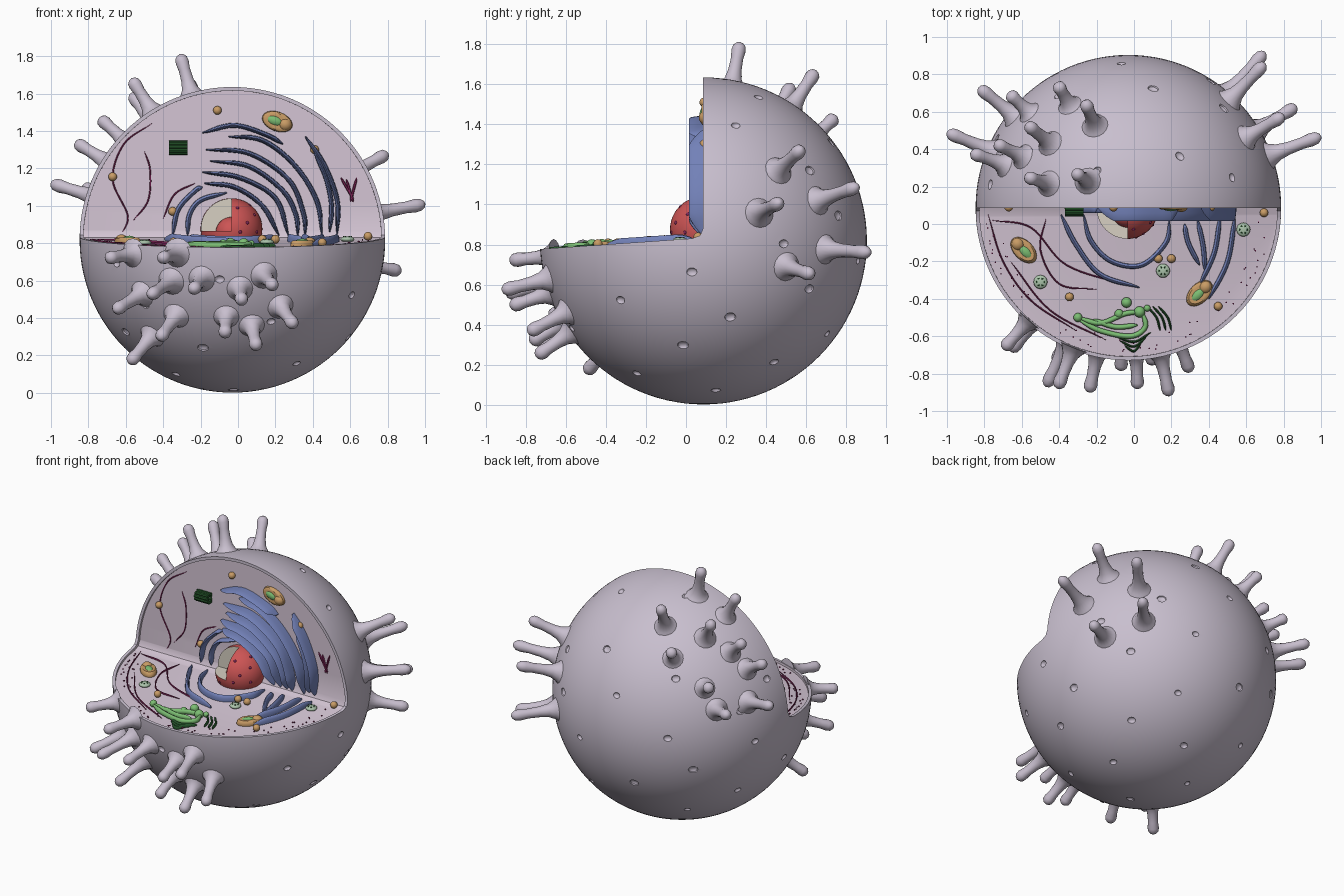
import bpy, bmesh, math, random
from mathutils import Vector, Matrix

random.seed(4)
if "Cube" in bpy.data.objects:
    bpy.data.objects.remove(bpy.data.objects["Cube"])

CENTRE = Vector((-.03, .087, .818))
RADIUS, WALL_Y = .817, .1
UP, OUT = Vector((0, 0, 1)), Vector((0, -1, 0))


def material(name, *rgb):
    m = bpy.data.materials.new(name)
    m.use_nodes = True
    m.diffuse_color = (*rgb, 1)
    m.node_tree.nodes["Principled BSDF"].inputs["Base Color"].default_value = (*rgb, 1)
    return m


membrane = material("lavender", .58, .52, .62)
cytoplasm = material("pale pink", .66, .56, .66)
red = material("red", .61, .09, .09)
cream = material("cream", .68, .63, .54)
blue = material("blue", .17, .22, .48)
green = material("green", .2, .51, .17)
dark_green = material("dark green", .02, .1, .026)
pale_green = material("pale green", .4, .54, .4)
tan = material("tan", .58, .33, .13)
magenta = material("magenta", .22, .018, .1)


def finish(name, bm, *mats, angle=40):
    bmesh.ops.recalc_face_normals(bm, faces=bm.faces)
    mesh = bpy.data.meshes.new(name)
    bm.to_mesh(mesh)
    bm.free()
    for m in mats:
        mesh.materials.append(m)
    ob = bpy.data.objects.new(name, mesh)
    bpy.context.collection.objects.link(ob)
    smooth(ob, angle)
    return ob


def smooth(ob, angle=40):
    bpy.ops.object.select_all(action="DESELECT")
    ob.select_set(True)
    bpy.context.view_layer.objects.active = ob
    bpy.ops.object.shade_smooth_by_angle(angle=math.radians(angle))


def boolean(ob, cutter, operation="DIFFERENCE"):
    bpy.context.view_layer.objects.active = ob
    mod = ob.modifiers.new("cut", "BOOLEAN")
    mod.operation, mod.object, mod.solver = operation, cutter, "EXACT"
    bpy.ops.object.modifier_apply(modifier=mod.name)
    bpy.data.objects.remove(cutter)


def ball(bm, loc, size, rot=None, seg=20):
    size = (size,) * 3 if isinstance(size, float) else size
    rot = rot or Matrix()
    mat = Matrix.Translation(loc) @ rot @ Matrix.Diagonal((*size, 1))
    return bmesh.ops.create_uvsphere(bm, u_segments=seg, v_segments=seg // 2, radius=1, matrix=mat)["verts"]


def balls(name, places, mat, seg=20):
    bm = bmesh.new()
    for loc, size in places:
        ball(bm, loc, size, seg=seg)
    return finish(name, bm, mat)


def on_wall(x, z, d=0):
    return Vector((x, WALL_Y - d, z))


def on_floor(x, y, d=0):
    return Vector((x, y, .82 + .067 * (y - .03) + d))


def smooth_path(pts, steps=8):
    ends = [2 * pts[0] - pts[1], *pts, 2 * pts[-1] - pts[-2]]
    out = []
    for a, b, c, d in zip(ends, ends[1:], ends[2:], ends[3:]):
        for i in range(steps):
            t = i / steps
            out.append(b + (c - a) * t / 2 + (2 * a - 5 * b + 4 * c - d) * t * t / 2
                       + (3 * b - a - 3 * c + d) * t ** 3 / 2)
    return out + [pts[-1]]


def skin(bm, rings):
    rows = [[bm.verts.new(p) for p in ring] for ring in rings]
    n = len(rows[0])
    for a, b in zip(rows, rows[1:]):
        for i in range(n):
            bm.faces.new((a[i], a[(i + 1) % n], b[(i + 1) % n], b[i]))
    bm.faces.new(rows[0])
    bm.faces.new(rows[-1])


def sweep(name, paths, normal, width, height, mat, sides=8):
    bm = bmesh.new()
    for pts in paths:
        path = smooth_path(pts)
        rings = []
        for i, p in enumerate(path):
            u = i / (len(path) - 1)
            k = max(.25, min(1, 6 * u, 6 - 6 * u) ** .5)
            along = path[min(i + 1, len(path) - 1)] - path[max(i - 1, 0)]
            side = along.cross(normal).normalized()
            rings.append([p + k * (side * width * math.cos(a) + normal * height * math.sin(a))
                          for a in (math.tau * j / sides for j in range(sides))])
        skin(bm, rings)
    return finish(name, bm, mat, angle=60)


def wedge(name, shift):
    # open quarter: prism with a sloping floor and an upright back wall
    profile = [(-1.2, .745), (.03, .83), (.07, .845), (.085, .88), (.085, 2), (-1.2, 2)]
    bm = bmesh.new()
    skin(bm, [[(x, y + shift, z - shift) for y, z in profile] for x in (-1.2, 1.2)])
    return finish(name, bm)


# Cell body: sphere with pits, a quarter cut away and a recessed face inside a thin lip
bm = bmesh.new()
ball(bm, CENTRE, RADIUS, seg=112)
body = finish("cell_body", bm, membrane, cytoplasm)
bm = bmesh.new()
COUNT = 58
for i in range(COUNT):
    h = 1 - 2 * (i + .5) / COUNT
    a = i * math.pi * (3 - math.sqrt(5)) + random.uniform(-.15, .15)
    d = Vector((math.cos(a) * math.sqrt(1 - h * h), math.sin(a) * math.sqrt(1 - h * h), h))
    if d.y > .08 or d.z < -.12:
        rot = d.to_track_quat("Z", "Y").to_matrix().to_4x4()
        r = random.uniform(.022, .032)
        ball(bm, CENTRE + d * RADIUS, (r, r * .8, .014), rot, 12)
boolean(body, finish("pit_cutter", bm))
boolean(body, wedge("quarter_cutter", 0))
bm = bmesh.new()
ball(bm, CENTRE, .797, seg=96)
recess = finish("recess_cutter", bm)
boolean(recess, wedge("recess_wedge", .015), "INTERSECT")
boolean(body, recess)
for f in body.data.polygons:
    far = max((body.data.vertices[v].co - CENTRE).length for v in f.vertices)
    f.material_index = int(far < .799)
smooth(body, 35)

# Finger-like projections with flared roots and rounded tips
tips = [(-.83, .73, 1.1), (-.67, .7, 1.24), (-.41, .75, 1.44), (-1, .49, 1.12), (-.57, .53, 1.6),
        (-.87, .38, 1.34), (-.26, .65, 1.67), (-.57, .25, 1.68), (-.31, .27, 1.81), (-.74, .43, 1.47),
        (1, .47, 1.01), (.8, .58, 1.28), (.87, .63, .65), (.7, .86, 1.09), (.7, .92, .76),
        (-.66, -.68, .44), (-.58, -.5, .16), (-.47, -.87, .52), (-.42, -.74, .29), (-.24, -.9, .55),
        (-.07, -.78, .31), (.02, -.88, .49), (.1, -.75, .24), (.3, -.79, .36), (.19, -.92, .57),
        (-.7, -.67, .72), (-.41, -.88, .72)]
finger = [(0, .085), (.1, .06), (.22, .043), (.4, .034), (.65, .031), (.82, .036), (.92, .032), (.98, .018), (1, .004)]
bm = bmesh.new()
for tip in map(Vector, tips):
    d = (tip - CENTRE).normalized()
    root = CENTRE + d * .8
    rot = d.to_track_quat("Z", "Y").to_matrix()
    skin(bm, [[root.lerp(tip, t) + rot @ Vector((r * math.cos(a), r * math.sin(a), 0))
               for a in (math.tau * j / 16 for j in range(16))] for t, r in finger])
finish("membrane_fingers", bm, membrane, angle=70)

# Nucleus with an open corner, pores and an inner core
core = Vector((-.035, .085, .875))
bm = bmesh.new()
ball(bm, core, .165, seg=48)
nucleus = finish("nucleus", bm, red, cream)
bm = bmesh.new()
bmesh.ops.create_cube(bm, size=.4, matrix=Matrix.Translation(core + Vector((-.2, -.22, .19))))
boolean(nucleus, finish("corner_cutter", bm))
for f in nucleus.data.polygons:
    f.material_index = int((f.center - core).length < .155)
smooth(nucleus)
balls("nucleolus", [(core + Vector((0, -.02, -.02)), .085)], red, 28)
pores = [(.5, -.8, .2), (.2, -.7, .7), (.8, -.5, .5), (.3, -1, -.1), (.6, -.2, .8), (.9, -.6, -.1), (-.4, -.9, -.3)]
balls("nuclear_pores", [(core + Vector(p).normalized() * .161, .01) for p in pores], magenta, 10)

# Folded sheets standing on the wall and on the floor
wall_sheets = [
    [(-.19, 1.39), (-.02, 1.43), (.15, 1.38), (.24, 1.33)],
    [(-.05, 1.37), (.13, 1.35), (.3, 1.22), (.42, 1.03), (.45, .84)],
    [(-.17, 1.3), (.06, 1.28), (.27, 1.14), (.35, .96), (.36, .84)],
    [(-.15, 1.24), (.06, 1.21), (.24, 1.08), (.31, .95), (.32, .84)],
    [(-.19, 1.18), (.01, 1.15), (.2, 1.04), (.27, .84)],
    [(-.18, 1.12), (-.02, 1.1), (.13, 1), (.22, .84)],
    [(.36, 1.37), (.46, 1.22), (.53, 1.03), (.53, .85)],
    [(.4, 1.31), (.47, 1.15), (.5, 1), (.49, .86)],
    [(-.35, .84), (-.32, .98), (-.23, 1.08), (-.19, 1.1)],
    [(-.27, .84), (-.26, .95), (-.2, 1.03), (-.06, 1.07)]]
for part, depth in ((wall_sheets[:8], .085), (wall_sheets[8:], .04)):
    sweep("wall_sheets", [[on_wall(*p) for p in s] for s in part], OUT, .013, depth, blue, 12)
floor_sheets = [
    [(-.39, .05), (-.31, -.11), (-.18, -.27), (.03, -.34)],
    [(-.27, .05), (-.23, -.09), (-.12, -.2), (.04, -.22), (.17, -.1), (.19, .02)],
    [(.27, 0), (.29, -.1), (.35, -.22)], [(.34, .02), (.37, -.12), (.38, -.25)],
    [(.46, .04), (.43, -.15), (.35, -.33)], [(.54, .04), (.5, -.2), (.4, -.4)]]
sweep("floor_sheets", [[on_floor(*p) for p in s] for s in floor_sheets], UP, .013, .035, blue, 12)

# Green stacked tubes with swollen ends, and thin dark folds beside them
tubes = [[(-.3, -.5), (-.18, -.53), (-.05, -.48), (.03, -.47)],
         [(-.3, -.51), (-.18, -.57), (-.02, -.6), (.06, -.55), (.04, -.46)],
         [(-.22, -.51), (-.1, -.55), (.02, -.54)]]
sweep("green_tubes", [[on_floor(*p, .01) for p in t] for t in tubes], UP, .014, .018, green)
swollen = [(-.04, -.42, .028), (.03, -.47, .03), (-.3, -.5, .024), (-.08, -.48, .024), (.07, -.45, .018)]
balls("green_swellings", [(on_floor(x, y, .01), r) for x, y, r in swollen], green)
folds = [[(.07 + k, -.44), (.12 + k, -.5), (.14 + k, -.57)] for k in (0, .03, .06)]
folds += [[(-.1 + k, -.6 - k), (0, -.63 - k), (.09 - k, -.58 - k)] for k in (0, .025, .05)]
sweep("dark_folds", [[on_floor(*p) for p in f] for f in folds], UP, .006, .015, dark_green)


# Bean-shaped bodies: cut shell, green filling and a domed end
def bean(loc, end, normal):
    x = (end - loc).normalized()
    rot = Matrix((x, normal.cross(x), normal)).transposed().to_4x4()
    bm = bmesh.new()
    for v in ball(bm, loc, (.085, .052, .05), rot):
        v.co -= normal * max(0, (v.co - loc).dot(normal) - .022)
    ball(bm, loc + x * .045, (.038, .036, .036), rot)
    finish("bean_shell", bm, tan)
    bm = bmesh.new()
    ball(bm, loc - x * .015, (.055, .032, .032), rot)
    finish("bean_filling", bm, green)


bean(on_wall(.21, 1.45), on_wall(.29, 1.42), OUT)
bean(on_floor(-.59, -.14), on_floor(-.65, -.08), UP)
bean(on_floor(.35, -.37), on_floor(.4, -.32), UP)

# Small round vesicles
spots = [on_wall(x, z, .01) for x, z in ((-.11, 1.51), (-.67, 1.155), (.41, 1.3), (-.35, .97))]
spots += [on_floor(x, y, .015) for x, y in ((.695, .06), (.13, -.185), (.2, -.185), (-.345, -.39), (.45, -.44))]
balls("vesicles", [(p, .023) for p in spots], tan)

# Pale dotted discs
for x, y in ((-.5, -.31), (.155, -.25), (.585, -.03)):
    mid = on_floor(x, y, .005)
    balls("pale_disc", [(mid, (.037, .037, .016))], pale_green)
    ring = [(mid + Vector((.02 * math.cos(a), .02 * math.sin(a), .013)), .005)
            for a in (math.tau * j / 6 for j in range(6))]
    balls("disc_dots", ring, dark_green, 8)

# Bundle of short rods on the wall
bm = bmesh.new()
for j in range(9):
    a = math.tau * j / 9
    place = Matrix.Translation(on_wall(-.32, 1.31 + .028 * math.cos(a), .02 + .028 * math.sin(a)))
    bmesh.ops.create_cone(bm, cap_ends=True, segments=8, radius1=.011, radius2=.011, depth=.1,
                          matrix=place @ Matrix.Rotation(math.pi / 2, 4, "Y"))
finish("rod_bundle", bm, dark_green)

# Thin filaments and dotted strands near the rim
threads = [[(-.46, 1.44), (-.61, 1.33), (-.67, 1.14), (-.59, .95), (-.62, .85)],
           [(-.5, 1.29), (-.47, 1.19), (-.48, 1.03), (-.56, .92)],
           [(-.23, 1.12), (-.34, 1.06), (-.4, .93)]]
sweep("wall_threads", [[on_wall(*p) for p in t] for t in threads], OUT, .004, .006, magenta, 6)
sticks = [[(.55, 1.15), (.62, 1.03)], [(.635, 1.15), (.6, 1.02)], [(.58, 1.14), (.615, 1.02)]]
sweep("wall_sticks", [[on_wall(*p) for p in s] for s in sticks], OUT, .007, .01, magenta, 6)
threads = [[(-.78, .05), (-.7, -.2), (-.55, -.41), (-.31, -.57)], [(-.47, .03), (-.5, -.14), (-.4, -.32), (-.2, -.35)],
           [(-.76, .02), (-.55, -.02), (-.36, -.22), (-.03, -.33)], [(-.66, -.2), (-.45, -.46), (-.15, -.62)]]
sweep("floor_threads", [[on_floor(*p) for p in t] for t in threads], UP, .004, .006, magenta, 6)
dots = []
for j in range(70):
    a, r = math.radians(random.uniform(186, 354)), random.uniform(.69, .77)
    dots.append((on_floor(CENTRE.x + r * math.cos(a), CENTRE.y + r * math.sin(a)), .005))
balls("rim_dots", dots, magenta, 6)
